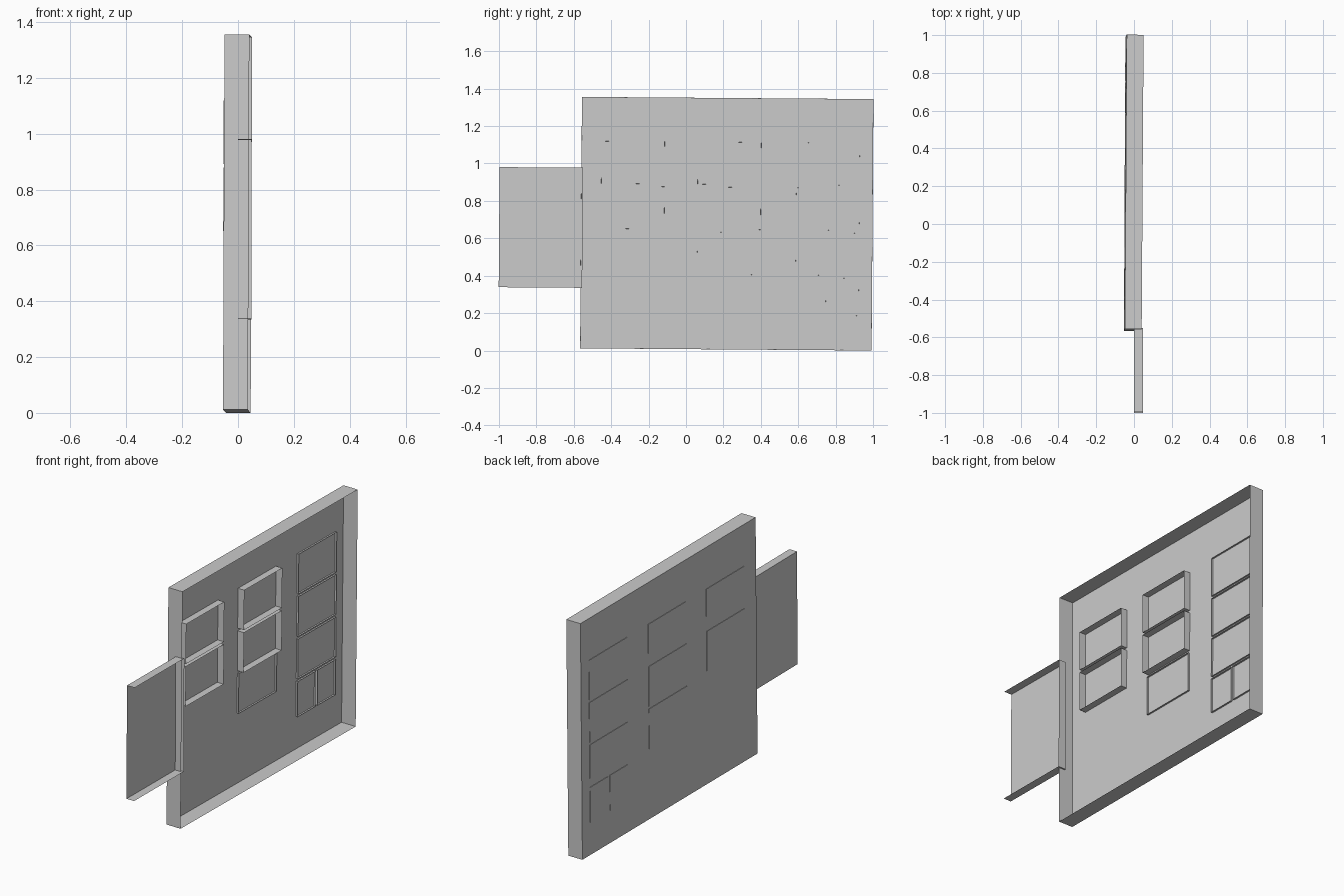
import bpy, bmesh
from mathutils import Matrix

if "Cube" in bpy.data.objects:
    bpy.data.objects.remove(bpy.data.objects["Cube"])

# Whole assembly leans by a fraction of a degree
TILT = Matrix.Rotation(-0.0075, 4, 'X')
LEAN = Matrix.Rotation(-0.0065, 4, 'Z') @ Matrix.Rotation(0.004, 4, 'Y') @ TILT


def sheet_tray(name, x, y, z, matrix, open_low_y=False):
    """Thin sheet tray: back sheet at x[0], rim walls to x[1], open towards +x."""
    bm = bmesh.new()
    ring = [(y[0], z[0]), (y[1], z[0]), (y[1], z[1]), (y[0], z[1])]
    back = [bm.verts.new((x[0], *p)) for p in ring]
    front = [bm.verts.new((x[1], *p)) for p in ring]
    bm.faces.new(back)
    for i in range(3 if open_low_y else 4):
        j = (i + 1) % 4
        bm.faces.new((back[i], front[i], front[j], back[j]))
    mesh = bpy.data.meshes.new(name)
    bm.normal_update()
    bmesh.ops.recalc_face_normals(bm, faces=bm.faces)
    bm.to_mesh(mesh)
    bm.free()
    ob = bpy.data.objects.new(name, mesh)
    ob.matrix_world = matrix
    bpy.context.collection.objects.link(ob)
    return ob


# Main panel with a full rim
main = Matrix.Translation((0, 0.218, 0.678)) @ LEAN
PLATE = -0.046
sheet_tray("main_panel", (PLATE, 0.043), (-0.779, 0.779), (-0.672, 0.672), main)

# Side panel with rim on top, bottom and inner edge
side = Matrix.Translation((0, -0.776, 0.658)) @ TILT
sheet_tray("side_panel", (0.0, 0.048), (-0.223, 0.223), (-0.321, 0.321), side,
           open_low_y=True)

# Window trays set into the main panel, on a shared row grid
TOP, PITCH, HEIGHT, WIDTH = 0.436, 0.241, 0.226, 0.338
BACK, SHALLOW, DEEP = PLATE - 0.0025, PLATE + 0.01, PLATE + 0.04


def window(name, y0, row, front, width=WIDTH, height=HEIGHT):
    top = TOP - row * PITCH
    sheet_tray(name, (BACK, front), (y0, y0 + width), (top - height, top), main)


for row in range(2):
    window(f"deep_window_left_{row + 1}", -0.673, row, DEEP)
    window(f"deep_window_middle_{row + 1}", -0.157, row, DEEP)
window("shallow_window_middle", -0.157, 2, SHALLOW)
for row in range(3):
    window(f"shallow_window_right_{row + 1}", 0.370, row, SHALLOW)
# Bottom row is split into two half windows
for i in range(2):
    window(f"half_window_{i + 1}", 0.370 + i * 0.176, 3, SHALLOW, 0.162, 0.20)
